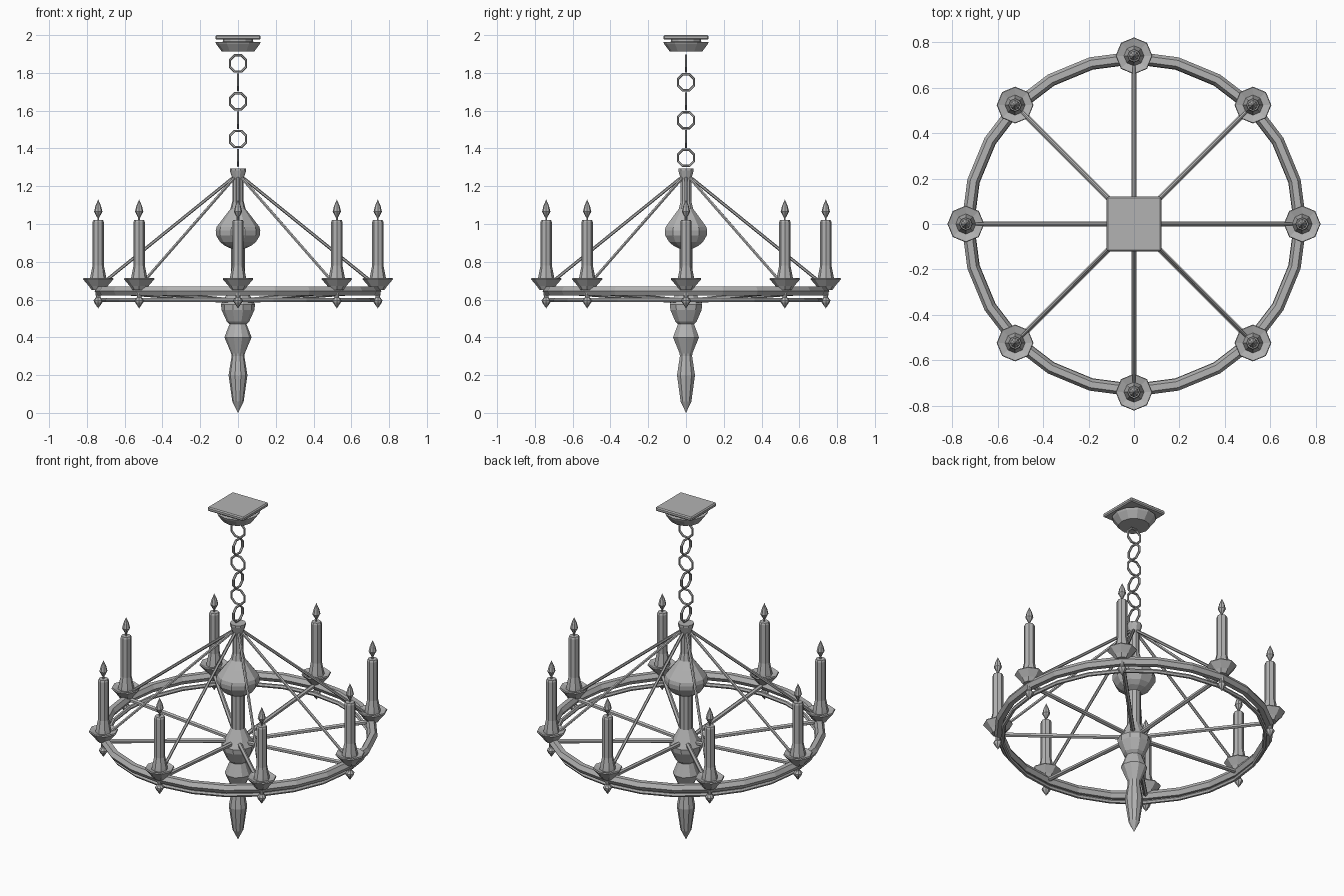
import bpy, bmesh, math
from mathutils import Vector

if "Cube" in bpy.data.objects:
    bpy.data.objects.remove(bpy.data.objects["Cube"])

iron = bpy.data.materials.new("grey iron")
iron.diffuse_color = (0.45, 0.45, 0.45, 1)
iron.use_nodes = True
iron.node_tree.nodes["Principled BSDF"].inputs["Base Color"].default_value = iron.diffuse_color


def finish(name, bm):
    bmesh.ops.recalc_face_normals(bm, faces=bm.faces)
    me = bpy.data.meshes.new(name)
    bm.to_mesh(me)
    bm.free()
    me.materials.append(iron)
    ob = bpy.data.objects.new(name, me)
    bpy.context.collection.objects.link(ob)
    return ob


def lathe(name, profile, sides, x=0, y=0):
    """Turned solid from (radius, z) pairs."""
    bm = bmesh.new()
    rings = []
    for r, z in profile:
        if r == 0:
            rings.append([bm.verts.new((x, y, z))] * sides)
        else:
            rings.append([bm.verts.new((x + r * math.cos(math.tau * i / sides),
                                        y + r * math.sin(math.tau * i / sides), z))
                          for i in range(sides)])
    for a, b in zip(rings, rings[1:]):
        for i in range(sides):
            j = (i + 1) % sides
            bm.faces.new(list(dict.fromkeys((a[i], a[j], b[j], b[i]))))
    for ring in (rings[0], rings[-1]):
        if ring[0] != ring[1]:
            bm.faces.new(ring)
    return finish(name, bm)


def rod(name, p, q, r, sides=6):
    p, q = Vector(p), Vector(q)
    bm = bmesh.new()
    bmesh.ops.create_cone(bm, cap_ends=True, segments=sides, radius1=r, radius2=r,
                          depth=(q - p).length)
    ob = finish(name, bm)
    ob.location = (p + q) / 2
    ob.rotation_euler = (q - p).to_track_quat('Z', 'Y').to_euler()
    return ob


def ring(name, R, r, n, m, loc, rot=(0, 0, 0)):
    bpy.ops.mesh.primitive_torus_add(major_radius=R, minor_radius=r, major_segments=n,
                                     minor_segments=m, location=loc, rotation=rot)
    ob = bpy.context.object
    ob.name = name
    ob.data.materials.append(iron)
    for p in ob.data.polygons:
        p.use_smooth = False
    return ob


# Ceiling plate with chamfered edge
bm = bmesh.new()
bmesh.ops.create_cube(bm, size=1)
for v in bm.verts:
    v.co = (v.co.x * 0.24, v.co.y * 0.24, 1.988 + v.co.z * 0.024)
bmesh.ops.bevel(bm, geom=bm.edges[:], offset=0.006, segments=1, affect='EDGES')
finish("ceiling_plate", bm)

# Canopy under the plate
lathe("canopy", [(0.08, 1.98), (0.08, 1.965), (0.12, 1.963), (0.115, 1.952),
                 (0.085, 1.912)], 12)

# Chain, links alternate direction
for i in range(6):
    ring("chain_link", 0.046, 0.007, 8, 6, (0, 0, 1.85 - 0.1 * i),
         (math.pi / 2, math.pi / 8, (i % 2) * math.pi / 2))

# Turned centre column
lathe("centre_column", [
    (0.043, 1.295), (0.043, 1.283), (0.03, 1.24), (0.03, 1.12), (0.04, 1.08),
    (0.075, 1.035), (0.113, 0.985), (0.118, 0.965), (0.116, 0.94), (0.095, 0.905),
    (0.07, 0.885), (0.037, 0.87), (0.037, 0.67), (0.072, 0.605), (0.09, 0.575),
    (0.087, 0.545), (0.06, 0.485), (0.045, 0.47), (0.072, 0.4), (0.036, 0.315),
    (0.034, 0.3), (0.05, 0.2), (0.03, 0.06), (0, 0.0)], 10)

# Two wheel rims
ring("upper_rim", 0.732, 0.027, 24, 6, (0, 0, 0.645))
ring("lower_rim", 0.715, 0.012, 24, 6, (0, 0, 0.597))

# Eight arms: spoke, stay, dish, candle, flame and drop
for k in range(8):
    a = k * math.pi / 4
    c, s = math.cos(a), math.sin(a)
    x, y = 0.74 * c, 0.74 * s
    rod("spoke", (0.03 * c, 0.03 * s, 0.592), (0.72 * c, 0.72 * s, 0.645), 0.013)
    rod("stay", (0.03 * c, 0.03 * s, 1.242), (0.7 * c, 0.7 * s, 0.7), 0.0085)
    lathe("candle_dish", [(0.035, 0.65), (0.05, 0.672), (0.081, 0.708),
                          (0.078, 0.714), (0.045, 0.705)], 8, x, y)
    lathe("candle", [(0.045, 0.7), (0.042, 0.72), (0.03, 0.78), (0.03, 1.01),
                     (0.026, 1.02)], 8, x, y)
    lathe("wick", [(0.005, 1.015), (0.005, 1.045)], 6, x, y)
    lathe("flame", [(0.006, 1.035), (0.022, 1.065), (0.015, 1.095), (0, 1.13)], 8, x, y)
    lathe("drop_finial", [(0.016, 0.65), (0.012, 0.612), (0.025, 0.596),
                          (0.022, 0.585), (0, 0.553)], 8, x, y)
